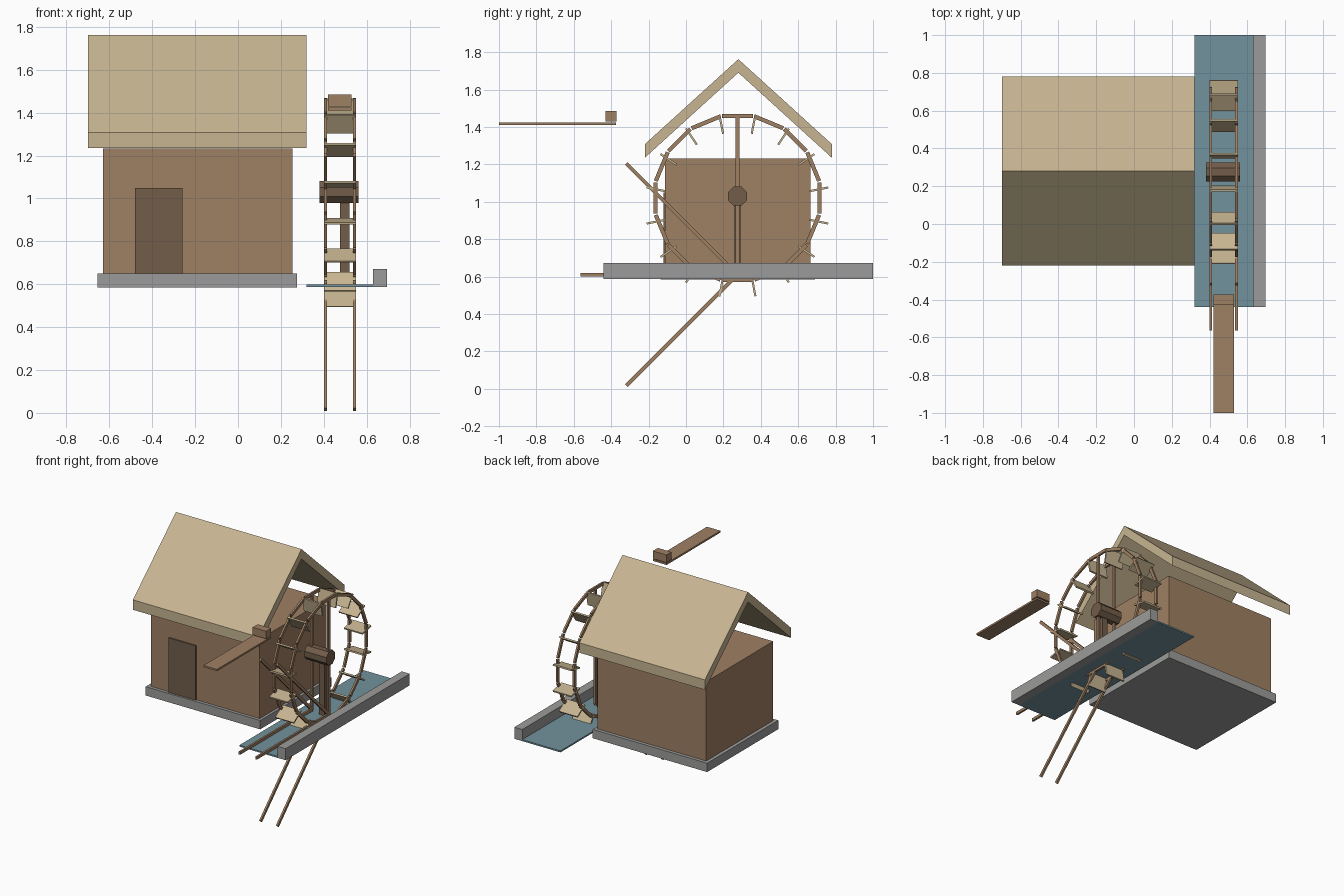
import bpy
import bmesh
from math import radians, cos, sin, pi
from mathutils import Matrix, Vector

if "Cube" in bpy.data.objects:
    bpy.data.objects.remove(bpy.data.objects["Cube"], do_unlink=True)


def material(name, rgb):
    m = bpy.data.materials.new(name)
    m.use_nodes = True
    colour = (*rgb, 1)
    m.diffuse_color = colour
    bsdf = m.node_tree.nodes["Principled BSDF"]
    bsdf.inputs["Base Color"].default_value = colour
    bsdf.inputs["Roughness"].default_value = 0.9
    return m


THATCH = material("thatch", (0.57, 0.46, 0.285))
WOOD = material("wood", (0.345, 0.215, 0.125))
DARK = material("dark_wood", (0.168, 0.108, 0.068))
STONE = material("stone", (0.33, 0.33, 0.325))
WATER = material("water", (0.168, 0.29, 0.337))


def finish(name, bm, mat):
    bmesh.ops.recalc_face_normals(bm, faces=bm.faces)
    mesh = bpy.data.meshes.new(name)
    bm.to_mesh(mesh)
    bm.free()
    mesh.materials.append(mat)
    obj = bpy.data.objects.new(name, mesh)
    bpy.context.collection.objects.link(obj)
    return obj


def add_box(bm, centre, size, tilt=0.0):
    """Box turned about the x axis, added to a bmesh."""
    mat = (Matrix.Translation(Vector(centre)) @ Matrix.Rotation(tilt, 4, 'X')
           @ Matrix.Diagonal((*size, 1)))
    bmesh.ops.create_cube(bm, size=1, matrix=mat)


def block(name, mat, x, y, z):
    """Upright box given by its limits on each axis."""
    bm = bmesh.new()
    add_box(bm, [sum(r) / 2 for r in (x, y, z)], [r[1] - r[0] for r in (x, y, z)])
    return finish(name, bm, mat)


# House
block("foundation", STONE, (-0.655, 0.275), (-0.135, 0.69), (0.585, 0.65))
block("walls", WOOD, (-0.63, 0.255), (-0.112, 0.665), (0.65, 1.232))
block("door", DARK, (-0.48, -0.26), (-0.121, -0.11), (0.65, 1.05))

# Chevron roof, open at the gables
bm = bmesh.new()
profile = [(-0.22, 1.235), (-0.22, 1.308), (0.28, 1.762),
           (0.78, 1.308), (0.78, 1.235), (0.28, 1.69)]
ends = [[bm.verts.new((x, y, z)) for y, z in profile] for x in (-0.7, 0.32)]
for ring in ends:
    bm.faces.new(ring[:3] + ring[5:])
    bm.faces.new(ring[2:])
for i in range(6):
    j = (i + 1) % 6
    bm.faces.new((ends[0][i], ends[0][j], ends[1][j], ends[1][i]))
finish("roof", bm, THATCH)

# Water channel
block("water_surface", WATER, (0.32, 0.63), (-0.44, 1.0), (0.587, 0.598))
block("channel_wall", STONE, (0.63, 0.695), (-0.44, 1.0), (0.587, 0.672))

# Water wheel
CY, CZ = 0.275, 1.02
SIDES = (0.407, 0.543)
STEP = 2 * pi / 16

bm = bmesh.new()
for x in SIDES:
    for k in range(16):
        a = k * STEP
        add_box(bm, (x, CY + 0.438 * cos(a), CZ + 0.438 * sin(a)),
                (0.014, 0.022, 0.166), a)
finish("wheel_rims", bm, WOOD)

bm = bmesh.new()
for k in range(16):
    a = (k + 0.5) * STEP
    add_box(bm, (0.475, CY + 0.443 * cos(a), 0.98 + 0.443 * sin(a)),
            (0.15, 0.104, 0.011), a)
finish("wheel_paddles", bm, THATCH)

# Spokes fan out from a point near the water
bm = bmesh.new()
for x in SIDES:
    for degrees in (90, 135, 180, 225):
        a = radians(degrees)
        add_box(bm, (x, CY + 0.42 * cos(a), 0.61 + 0.42 * sin(a)),
                (0.014, 0.84, 0.02), a)
finish("wheel_spokes", bm, WOOD)

# Axle and its post
bm = bmesh.new()
bmesh.ops.create_cone(
    bm, cap_ends=True, segments=8, radius1=0.055, radius2=0.055, depth=0.18,
    matrix=Matrix.Translation((0.471, CY, 1.03)) @ Matrix.Rotation(pi / 2, 4, 'Y')
    @ Matrix.Rotation(pi / 8, 4, 'Z'))
finish("axle", bm, DARK)
block("axle_post", DARK, (0.475, 0.52), (0.26, 0.292), (0.598, 1.0))

# Overhead chute
block("chute_plank", WOOD, (0.42, 0.53), (-1.0, -0.375), (1.411, 1.424))
block("chute_block", WOOD, (0.42, 0.53), (-0.43, -0.372), (1.43, 1.486))
